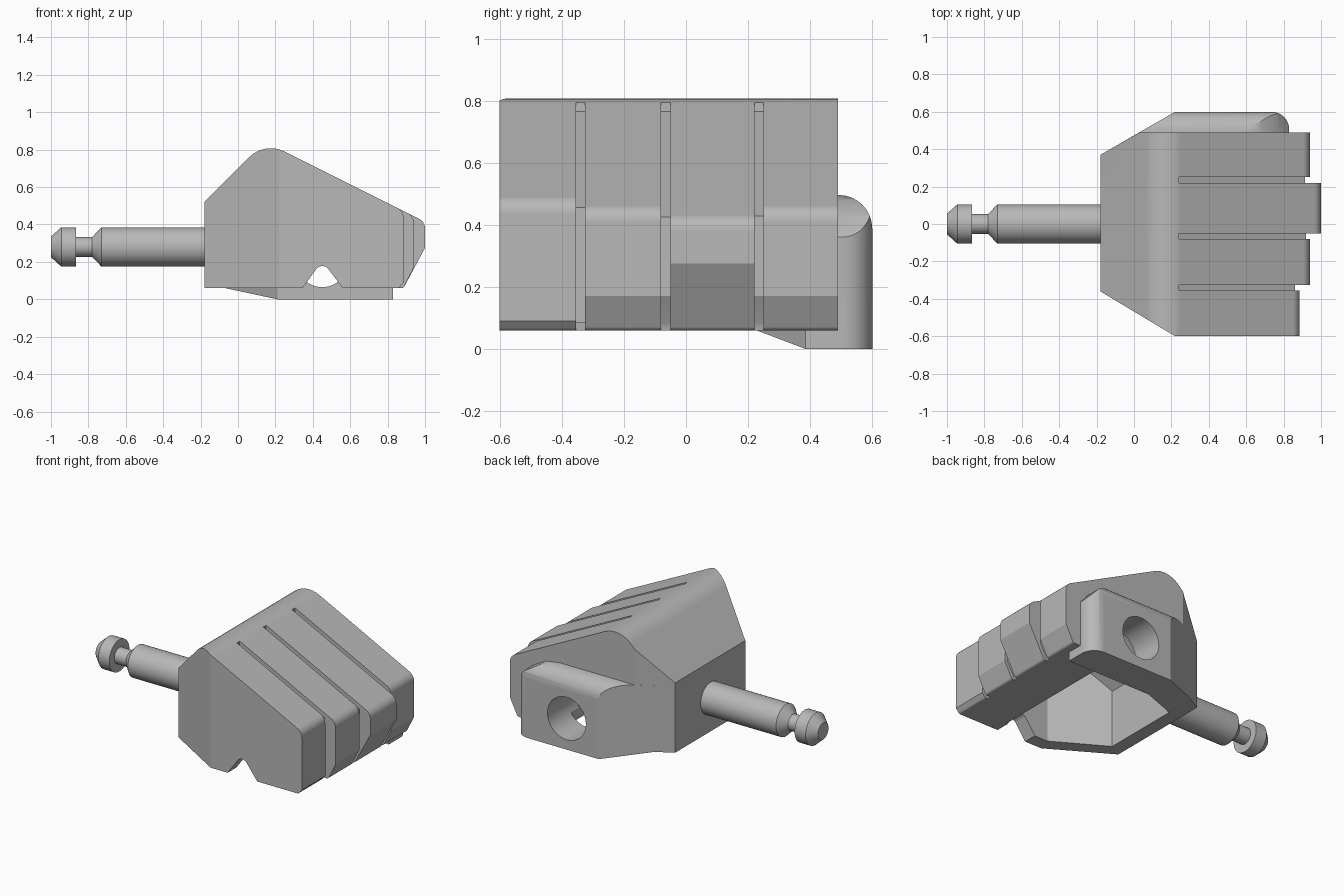
import bpy, bmesh, math
from mathutils import Vector

cube = bpy.data.objects.get("Cube")
if cube:
    bpy.data.objects.remove(cube, do_unlink=True)

grey = bpy.data.materials.new("plain grey")
grey.use_nodes = True
colour = (0.48, 0.48, 0.48, 1)
grey.diffuse_color = colour
grey.node_tree.nodes["Principled BSDF"].inputs["Base Color"].default_value = colour


def outline(points, steps=8):
    """Polygon whose corners with a third value are rounded to that radius."""
    result = []
    for i, p in enumerate(points):
        corner = Vector(p[:2])
        if len(p) < 3:
            result.append(corner)
            continue
        a = (Vector(points[i - 1][:2]) - corner).normalized()
        b = (Vector(points[(i + 1) % len(points)][:2]) - corner).normalized()
        half = a.angle(b) / 2
        reach = p[2] / math.tan(half)
        centre = corner + (a + b).normalized() * p[2] / math.sin(half)
        start, end = corner + a * reach - centre, corner + b * reach - centre
        sweep = start.angle(end)
        for k in range(steps + 1):
            t = k / steps
            arc = start * math.sin((1 - t) * sweep) + end * math.sin(t * sweep)
            result.append(centre + arc / math.sin(sweep))
    return result


def prism(name, points, axis, low, high):
    """Extrude an outline along x (over yz), y (over xz) or z (over xy)."""
    place = {"x": lambda u, v, w: (w, u, v),
             "y": lambda u, v, w: (u, w, v),
             "z": lambda u, v, w: (u, v, w)}[axis]
    bm = bmesh.new()
    face = bm.faces.new([bm.verts.new(place(p.x, p.y, low)) for p in outline(points)])
    moved = bmesh.ops.extrude_face_region(bm, geom=[face])["geom"]
    verts = [g for g in moved if isinstance(g, bmesh.types.BMVert)]
    bmesh.ops.translate(bm, verts=verts, vec=place(0, 0, high - low))
    bmesh.ops.recalc_face_normals(bm, faces=bm.faces)
    mesh = bpy.data.meshes.new(name)
    bm.to_mesh(mesh)
    bm.free()
    obj = bpy.data.objects.new(name, mesh)
    bpy.context.collection.objects.link(obj)
    mesh.materials.append(grey)
    return obj


def combine(target, other, operation):
    mod = target.modifiers.new("combine", "BOOLEAN")
    mod.operation, mod.solver, mod.object = operation, "EXACT", other
    bpy.context.view_layer.objects.active = target
    bpy.ops.object.modifier_apply(modifier=mod.name)
    bpy.data.objects.remove(other, do_unlink=True)


def finish(obj):
    bpy.ops.object.select_all(action="DESELECT")
    obj.select_set(True)
    bpy.context.view_layer.objects.active = obj
    bpy.ops.object.shade_smooth_by_angle(angle=math.radians(25))
    mod = obj.modifiers.new("even shading", "WEIGHTED_NORMAL")
    mod.keep_sharp = True


def roof(x, drop=0):
    return 0.915 - drop - 0.5 * x


# Fist: four knuckle slabs side by side, each with its own front edge
base = 0.06
slabs = [(-0.6, -0.34, 0.885, 0.09, 0.86),
         (-0.34, -0.065, 0.94, 0.17, 0.885),
         (-0.065, 0.235, 1.0, 0.275, 0.885),
         (0.235, 0.49, 0.94, 0.17, 0.885)]
fist = None
for low, high, front, bend, toe in slabs:
    slab = prism("fist", [(-0.18, base), (-0.18, 0.52), (0.143, 0.843, 0.165),
                          (front, roof(front), 0.06), (front, bend),
                          (toe, base, 0.02)], "y", low, high)
    if fist:
        combine(fist, slab, "UNION")
    else:
        fist = slab

# Bevelled wrist corners
plan = prism("plan", [(-0.18, -0.36), (0.22, -0.6), (1.1, -0.6), (1.1, 0.49),
                      (0.03, 0.49), (-0.18, 0.37)], "z", -0.1, 1)
combine(fist, plan, "INTERSECT")

# Grooves between the fingers
for y, front, bend, toe in [(-0.34, 0.86, 0.085, 0.85),
                            (-0.065, 0.92, 0.17, 0.87),
                            (0.235, 0.915, 0.17, 0.87)]:
    groove = prism("groove", [(0.24, roof(0.24, 0.03)), (front, roof(front, 0.03)),
                              (front, bend), (toe, 0.085), (toe - 0.01, 0),
                              (1.1, 0), (1.1, 0.9), (0.24, 0.9)],
                   "y", y - 0.015, y + 0.015)
    combine(fist, groove, "DIFFERENCE")

# Thumb: side profile trimmed by its plan and its rounded cross-section
thumb = prism("thumb", [(-0.07, base), (0.21, 0), (0.83, 0), (0.83, 0.36),
                        (0.77, 0.43), (0.68, 0.48), (0.58, 0.496), (-0.07, 0.496)],
              "y", 0.1, 0.7)
combine(thumb, prism("plan", [(-0.18, 0.37), (0.22, 0.6), (0.83, 0.6, 0.095),
                              (0.83, 0.385), (0.21, 0.385), (-0.18, 0.165)],
                     "z", -0.2, 1), "INTERSECT")
combine(thumb, prism("section", [(0, -0.1), (0.6, -0.1), (0.6, 0.496, 0.108),
                                 (0, 0.496)], "x", -0.5, 1.2), "INTERSECT")
combine(fist, thumb, "UNION")

# Hollow palm, open underneath
palm = prism("palm", [(-0.09, -0.2), (-0.09, 0.44), (0.15, 0.68), (0.25, 0.68),
                      (0.57, 0.52), (0.57, -0.2)], "y", -1, 1)
combine(palm, prism("plan", [(-0.09, -0.31), (0.247, -0.51), (0.9, -0.51),
                             (0.9, 0.385), (0.21, 0.385), (-0.09, 0.215)],
                    "z", -0.5, 1), "INTERSECT")
combine(fist, palm, "DIFFERENCE")

# Notch in the little-finger side and round hole through the thumb side
notch = prism("notch", [(0.345, base), (0.45, 0.205, 0.04), (0.56, base),
                        (0.56, -0.1), (0.345, -0.1)], "y", -0.8, -0.4)
combine(fist, notch, "DIFFERENCE")
ring = [(0.45 + 0.14 * math.cos(math.tau * k / 48),
         0.205 + 0.14 * math.sin(math.tau * k / 48)) for k in range(48)]
combine(fist, prism("hole", ring, "y", 0.3, 0.8), "DIFFERENCE")
finish(fist)

# Wrist peg: lathed profile along x
profile = [(-1, 0), (-1, 0.055), (-0.945, 0.105), (-0.865, 0.105), (-0.865, 0.053),
           (-0.78, 0.053), (-0.73, 0.105), (-0.15, 0.105), (-0.15, 0)]
bm = bmesh.new()
verts = [bm.verts.new((x, 0, r)) for x, r in profile]
edges = [bm.edges.new(pair) for pair in zip(verts, verts[1:])]
bmesh.ops.spin(bm, geom=verts + edges, cent=(0, 0, 0), axis=(1, 0, 0),
               angle=math.tau, steps=40)
bmesh.ops.remove_doubles(bm, verts=bm.verts, dist=0.0005)
bmesh.ops.recalc_face_normals(bm, faces=bm.faces)
mesh = bpy.data.meshes.new("wrist_peg")
bm.to_mesh(mesh)
bm.free()
mesh.materials.append(grey)
peg = bpy.data.objects.new("wrist_peg", mesh)
peg.location = (0, 0, 0.28)
bpy.context.collection.objects.link(peg)
finish(peg)
